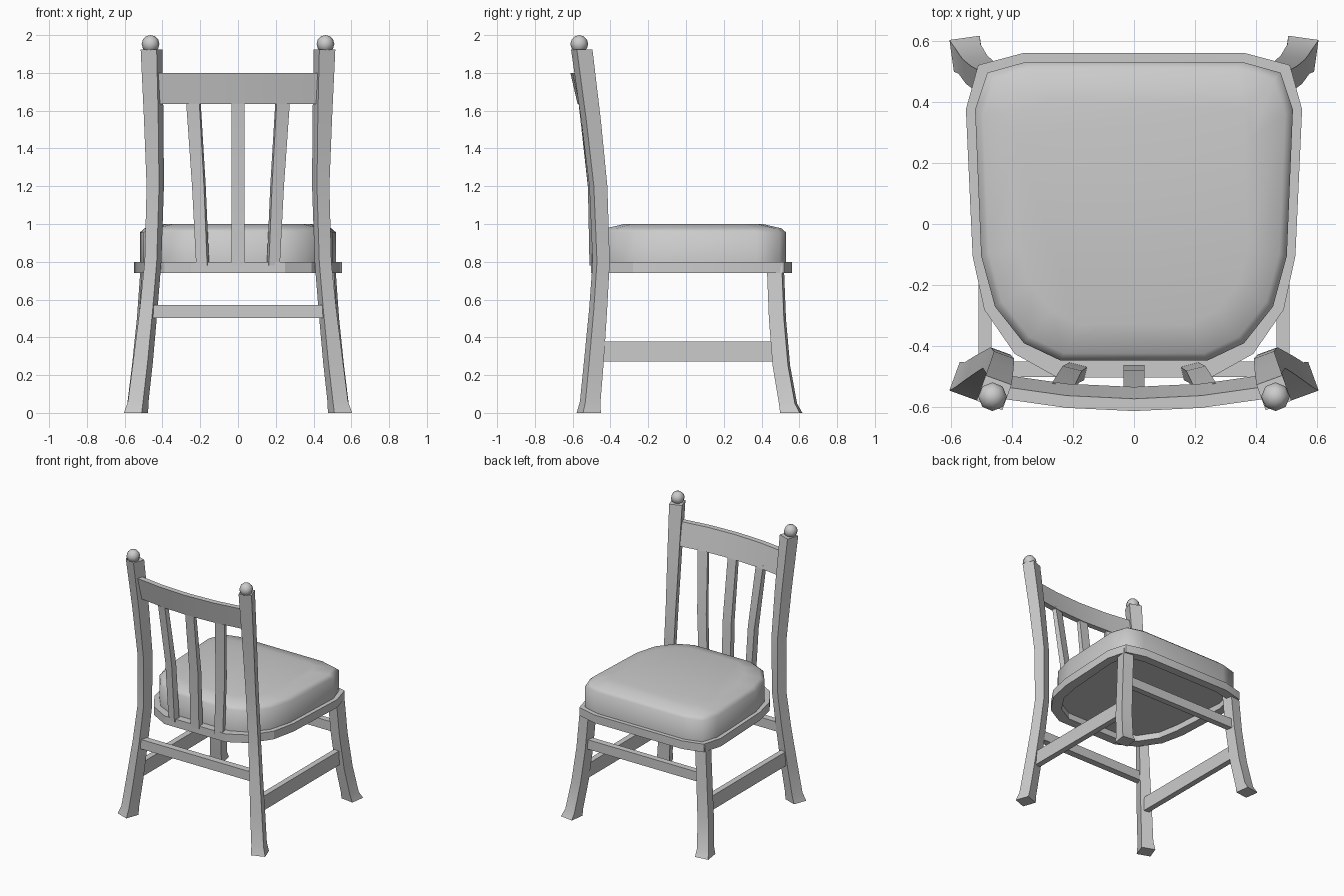
import bpy, bmesh, math
from mathutils import Vector, Matrix

cube = bpy.data.objects.get("Cube")
if cube:
    bpy.data.objects.remove(cube, do_unlink=True)

grey = bpy.data.materials.new("plain grey")
grey.use_nodes = True
grey.diffuse_color = (0.6, 0.6, 0.6, 1)
grey.node_tree.nodes["Principled BSDF"].inputs["Base Color"].default_value = (0.6, 0.6, 0.6, 1)


def finish(name, bm, mirror=False, angle=35):
    """Turn a bmesh into a shaded object, optionally mirrored across x."""
    bmesh.ops.recalc_face_normals(bm, faces=bm.faces)
    mesh = bpy.data.meshes.new(name)
    bm.to_mesh(mesh)
    bm.free()
    mesh.materials.append(grey)
    obj = bpy.data.objects.new(name, mesh)
    bpy.context.collection.objects.link(obj)
    if mirror:
        obj.modifiers.new("mirror", 'MIRROR')
    bpy.ops.object.select_all(action='DESELECT')
    obj.select_set(True)
    bpy.context.view_layer.objects.active = obj
    bpy.ops.object.shade_smooth_by_angle(angle=math.radians(angle))
    return obj


def loft(bm, rings, caps=True):
    """Skin a list of closed rings that have equal point counts."""
    loops = [[bm.verts.new(p) for p in ring] for ring in rings]
    n = len(loops[0])
    for a, b in zip(loops, loops[1:]):
        for i in range(n):
            j = (i + 1) % n
            bm.faces.new((a[i], a[j], b[j], b[i]))
    if caps:
        bm.faces.new(loops[0])
        bm.faces.new(loops[-1])
    return loops


def post(name, path, turn, mirror=True):
    """Upright bar: path rows are x, y, z, width, depth."""
    rot = Matrix.Rotation(math.radians(turn), 3, 'Z')
    rings = []
    for x, y, z, w, d in path:
        rings.append([Vector((x, y, z)) + rot @ Vector((sx * w / 2, sy * d / 2, 0))
                      for sx, sy in ((-1, -1), (1, -1), (1, 1), (-1, 1))])
    bm = bmesh.new()
    loft(bm, rings)
    return finish(name, bm, mirror)


def beam(name, centre, size, mirror=False):
    bm = bmesh.new()
    bmesh.ops.create_cube(bm, size=1)
    bmesh.ops.scale(bm, vec=size, verts=bm.verts)
    bmesh.ops.translate(bm, vec=centre, verts=bm.verts)
    return finish(name, bm, mirror)


def outline(half, z, scale=1.0, inset=0.0):
    """Full symmetric seat outline from its +x half, about the seat centre."""
    mid = 0.03
    pts = half + [(-x, y) for x, y in reversed(half)]
    out = []
    for x, y in pts:
        d = Vector((x, y - mid))
        d = d * scale - d.normalized() * inset
        out.append((d.x, d.y + mid, z))
    return out


# Back posts, running from the feet to the finials
post("back_posts", [
    (0.54, -0.515, 0.0, 0.10, 0.10),
    (0.528, -0.507, 0.06, 0.085, 0.085),
    (0.503, -0.488, 0.27, 0.082, 0.082),
    (0.473, -0.465, 0.55, 0.073, 0.075),
    (0.45, -0.449, 0.8, 0.068, 0.072),
    (0.438, -0.464, 1.2, 0.070, 0.076),
    (0.446, -0.503, 1.55, 0.080, 0.082),
    (0.458, -0.552, 1.925, 0.09, 0.088),
], 20)

# Front legs, flaring outward to the feet
post("front_legs", [
    (0.547, 0.557, 0.0, 0.10, 0.105),
    (0.538, 0.540, 0.05, 0.085, 0.085),
    (0.515, 0.505, 0.25, 0.082, 0.082),
    (0.490, 0.484, 0.5, 0.08, 0.08),
    (0.470, 0.473, 0.78, 0.08, 0.08),
], -8)

# Ball finials
bm = bmesh.new()
bmesh.ops.create_uvsphere(bm, u_segments=8, v_segments=6, radius=0.047)
bmesh.ops.translate(bm, vec=(0.463, -0.565, 1.953), verts=bm.verts)
finish("finials", bm, True, 80)

# Seat frame: an open ring
frame_half = [(0.36, 0.56), (0.51, 0.52), (0.55, 0.375), (0.528, -0.105),
              (0.49, -0.28), (0.39, -0.425), (0.25, -0.503)]
bm = bmesh.new()
rings = [outline(frame_half, z, inset=i)
         for z, i in ((0.74, 0), (0.80, 0), (0.80, 0.075), (0.74, 0.075))]
loft(bm, rings + [rings[0]], caps=False)
bmesh.ops.remove_doubles(bm, verts=bm.verts, dist=0.0001)
finish("seat_frame", bm, angle=20)

# Padded cushion with a soft sloping rim
cushion_half = [(0.355, 0.53), (0.48, 0.495), (0.52, 0.375), (0.50, -0.105),
                (0.455, -0.27), (0.36, -0.39), (0.24, -0.447)]
bm = bmesh.new()
loft(bm, [outline(cushion_half, z, scale=s)
          for z, s in ((0.785, 1), (0.955, 1), (0.977, 0.95), (1.0, 0.75))])
finish("cushion", bm, angle=75)

# Stretchers between the legs
beam("side_stretchers", (0.488, 0.01, 0.325), (0.042, 0.92, 0.105), True)
beam("front_stretcher", (0, -0.475, 0.537), (0.90, 0.05, 0.07))
beam("back_stretcher", (0, 0.485, 0.537), (0.92, 0.045, 0.07))

# Curved, leaning top rail
rings = []
for x in (-0.43, -0.22, 0, 0.22, 0.43):
    y = -0.612 + 0.04 * (x / 0.43) ** 2
    rings.append([(x, y, 1.80), (x, y + 0.04, 1.80),
                  (x, y + 0.079, 1.635), (x, y + 0.038, 1.635)])
bm = bmesh.new()
loft(bm, rings)
finish("top_rail", bm)

# Back spindles
post("centre_spindle", [
    (0, -0.485, 0.78, 0.07, 0.045),
    (0, -0.500, 1.2, 0.07, 0.04),
    (0, -0.556, 1.66, 0.07, 0.03),
], 0, False)
post("side_spindles", [
    (0.187, -0.482, 0.78, 0.06, 0.045),
    (0.207, -0.492, 1.2, 0.065, 0.04),
    (0.237, -0.543, 1.66, 0.072, 0.03),
], 14)
